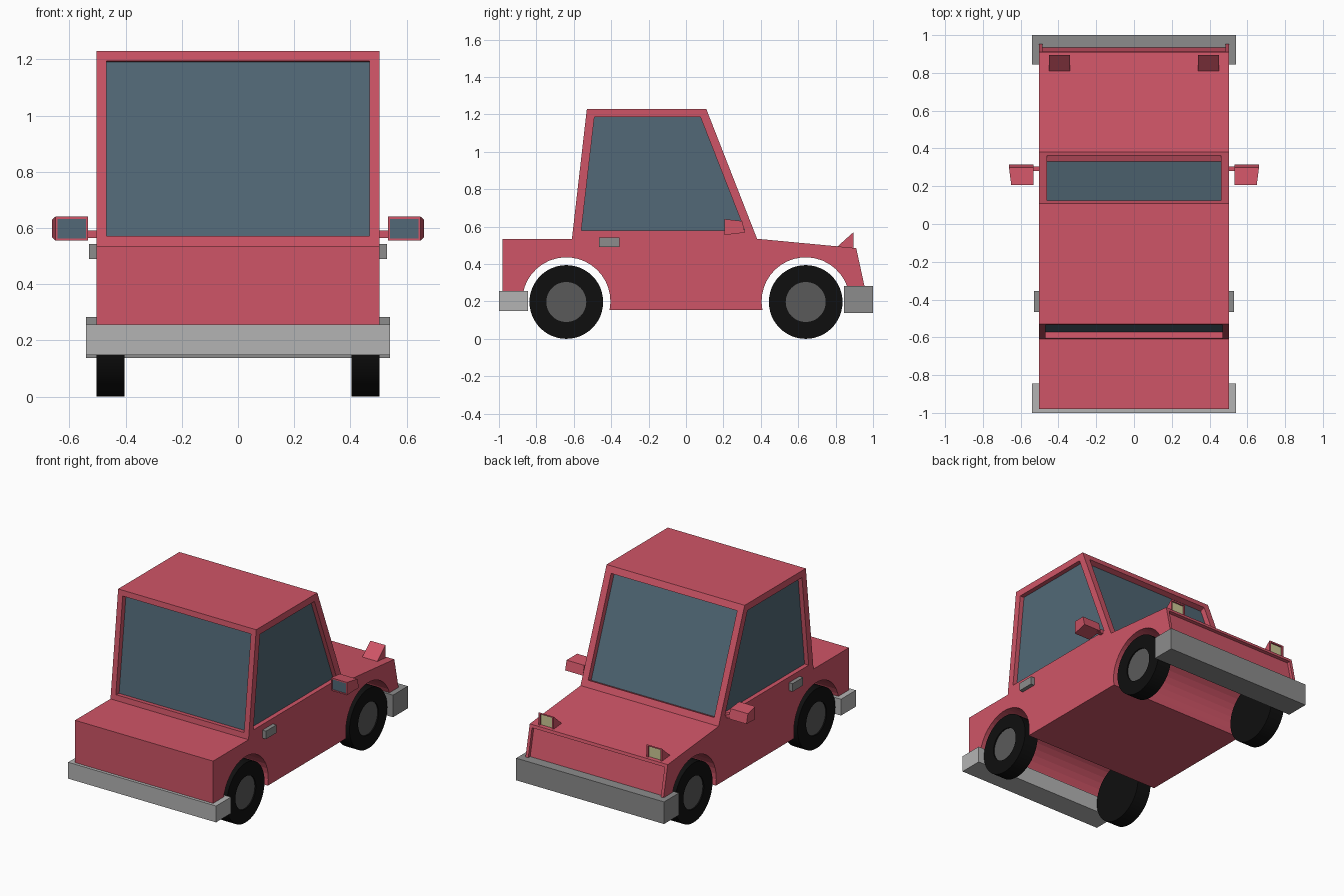
import bpy, bmesh, math
from mathutils import Vector, Matrix

if "Cube" in bpy.data.objects:
    bpy.data.objects.remove(bpy.data.objects["Cube"])


def material(name, r, g, b):
    lin = lambda c: ((c / 255 + 0.055) / 1.055) ** 2.4 if c > 10 else c / 255 / 12.92
    m = bpy.data.materials.new(name)
    m.diffuse_color = (lin(r), lin(g), lin(b), 1)
    m.use_nodes = True
    m.node_tree.nodes["Principled BSDF"].inputs["Base Color"].default_value = m.diffuse_color
    return m


PINK = material("pink paint", 207, 85, 103)
GLASS = material("blue glass", 82, 105, 119)
STEEL = material("grey trim", 140, 140, 140)
SILVER = material("light grey bumper", 180, 180, 180)
RUBBER = material("black rubber", 15, 15, 15)
HUB = material("dark grey hub", 90, 90, 90)
LAMP = material("cream lamp", 205, 200, 150)


def finish(name, bm, *mats):
    me = bpy.data.meshes.new(name)
    bm.to_mesh(me)
    bm.free()
    for m in mats:
        me.materials.append(m)
    ob = bpy.data.objects.new(name, me)
    bpy.context.collection.objects.link(ob)
    return ob


def prism(profile, x0, x1):
    """Extrude a (y, z) profile along x."""
    bm = bmesh.new()
    face = bm.faces.new([bm.verts.new((x0, y, z)) for y, z in profile])
    ext = bmesh.ops.extrude_face_region(bm, geom=[face])
    for v in ext["geom"]:
        if isinstance(v, bmesh.types.BMVert):
            v.co.x = x1
    bmesh.ops.recalc_face_normals(bm, faces=bm.faces[:])
    return bm


def box(x, y, z):
    return prism([(y[0], z[0]), (y[1], z[0]), (y[1], z[1]), (y[0], z[1])], *x)


def recess(bm, direction, border, depth, index=0):
    """Inset and push in the face that looks most along direction."""
    d = Vector(direction)
    bm.normal_update()
    face = max(bm.faces, key=lambda f: f.normal.dot(d) + f.calc_area() * 0.001)
    bmesh.ops.inset_individual(bm, faces=[face], thickness=border, use_even_offset=True)
    n = face.normal.copy()
    bmesh.ops.inset_individual(bm, faces=[face], thickness=0.0, depth=0.0)
    for v in face.verts:
        v.co -= n * depth
    face.material_index = index


W = 0.504          # half width of the body
AXLE = 0.64        # axle distance from the middle
WHEEL_Z = 0.197


def arch(cy, a0, a1, n=20):
    return [(cy + 0.236 * math.cos(math.radians(a0 + (a1 - a0) * i / n)),
             0.2 + 0.236 * math.sin(math.radians(a0 + (a1 - a0) * i / n)))
            for i in range(n + 1)]


# Lower body with wheel arches and recessed nose panel
lower = [(-0.98, 0.2), (-0.98, 0.535), (0.38, 0.535), (0.91, 0.485), (0.972, 0.2)]
lower += arch(AXLE, 0, 191) + arch(-AXLE, -11, 180)
bm = prism(lower, -W, W)
bm.normal_update()
recess(bm, (0, 0.977, 0.214), 0.02, 0.02)
finish("body", bm, PINK)

# Cabin with recessed windows
bm = prism([(-0.61, 0.535), (-0.53, 1.23), (0.108, 1.23), (0.38, 0.535)], -W, W)
recess(bm, (0, -1, 0.1), 0.036, 0.035, 1)
recess(bm, (0, 0.93, 0.36), 0.044, 0.035, 1)
for s in (-1, 1):
    recess(bm, (s, 0, 0), 0.045, 0.03, 1)
bmesh.ops.delete(bm, geom=[f for f in bm.faces if f.normal.z < -0.9
                           and f.calc_center_median().z < 0.54], context="FACES")
finish("cabin", bm, PINK, GLASS)

# Bumpers
finish("rear_bumper", box((-0.54, 0.54), (-1.0, -0.845), (0.148, 0.256)), SILVER)
finish("front_bumper", box((-0.54, 0.54), (0.845, 1.0), (0.137, 0.283)), STEEL)

for s, side in ((-1, "left"), (1, "right")):
    # Door handle
    finish(side + "_door_handle",
           box((s * 0.495, s * 0.53), (-0.465, -0.355), (0.49, 0.543)), STEEL)

    # Wedge headlight
    bm = prism([(0.80, 0.485), (0.895, 0.57), (0.895, 0.475)], s * 0.34, s * 0.45)
    recess(bm, (0, 1, 0), 0.01, 0.01, 1)
    finish(side + "_headlight", bm, PINK, LAMP)

    # Side mirror: tapered housing with glass facing the rear, and its arm
    bm = box((s * 0.533, s * 0.65), (0.207, 0.315), (0.555, 0.64))
    for v in bm.verts:
        if v.co.y > 0.3:
            v.co.z += 0.013 if v.co.z < 0.6 else -0.01
            v.co.y -= 0.015 if v.co.z > 0.6 else 0
            if abs(v.co.x) > 0.6:
                v.co.x += s * 0.012
    recess(bm, (0, -1, 0), 0.008, 0.005, 1)
    finish(side + "_mirror", bm, PINK, GLASS)
    finish(side + "_mirror_arm",
           box((s * 0.495, s * 0.55), (0.28, 0.305), (0.565, 0.59)), PINK)

    # Wheels: tyre with a slightly dished hub on the outer face
    for cy, end in ((-AXLE, "rear"), (AXLE, "front")):
        bm = bmesh.new()
        bmesh.ops.create_cone(bm, cap_ends=True, segments=48, radius1=WHEEL_Z,
                              radius2=WHEEL_Z, depth=0.1,
                              matrix=Matrix.Translation((s * 0.454, cy, WHEEL_Z))
                              @ Matrix.Rotation(math.pi / 2, 4, "Y"))
        recess(bm, (s, 0, 0), 0.09, 0.008, 1)
        ob = finish(f"{end}_{side}_wheel", bm, RUBBER, HUB)
        bpy.context.view_layer.objects.active = ob
        ob.select_set(True)
        bpy.ops.object.shade_smooth_by_angle(angle=math.radians(30))
        ob.select_set(False)
